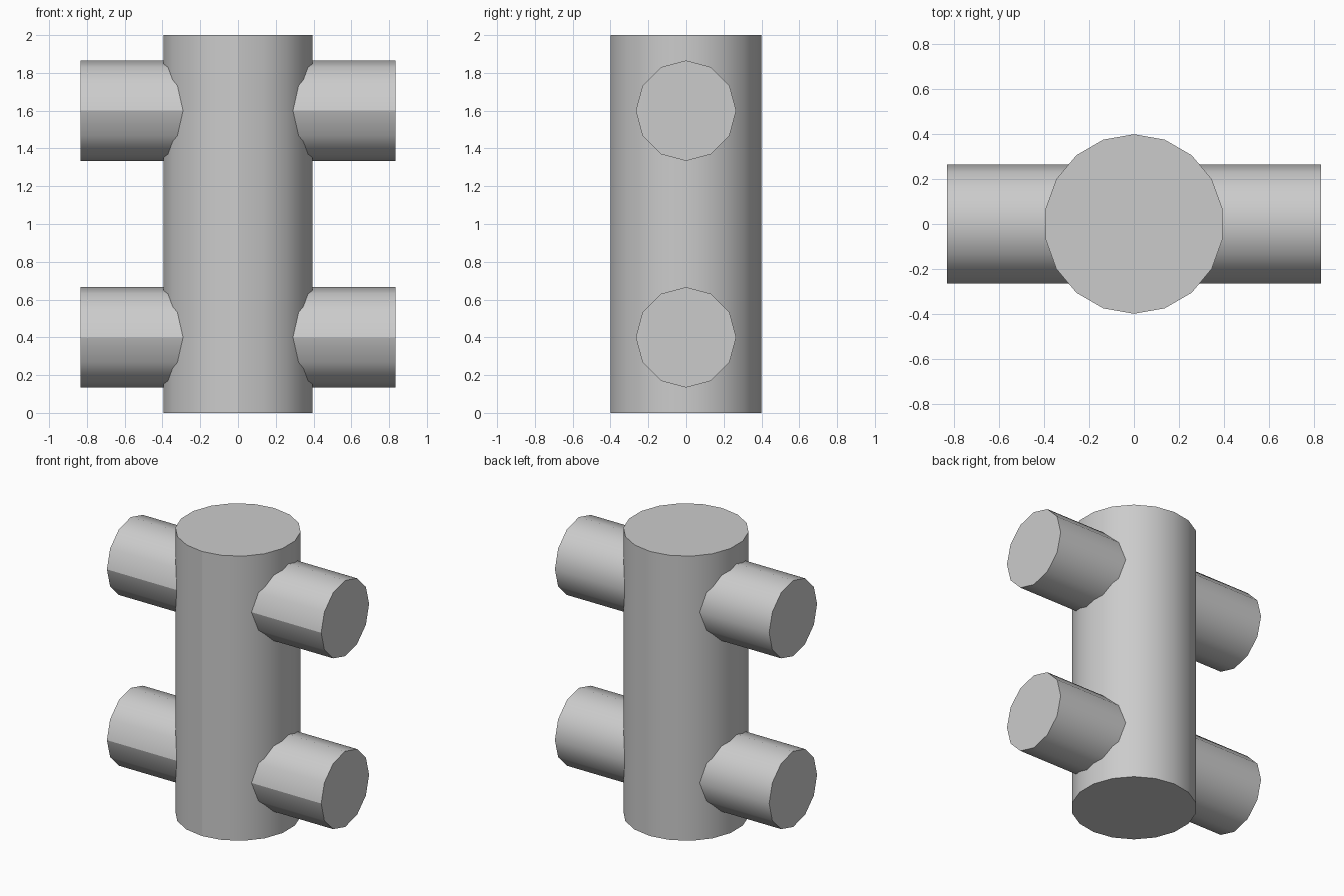
import bpy
import math

if "Cube" in bpy.data.objects:
    bpy.data.objects.remove(bpy.data.objects["Cube"])


def cylinder(name, sides, radius, length, centre, along_x=False):
    rot = (0, math.pi / 2, 0) if along_x else (0, 0, 0)
    bpy.ops.mesh.primitive_cylinder_add(vertices=sides, radius=radius, depth=length,
                                        location=centre, rotation=rot)
    obj = bpy.context.object
    obj.name = name
    bpy.ops.object.transform_apply(location=False, rotation=True, scale=False)
    bpy.ops.object.shade_smooth_by_angle(angle=math.radians(40))
    # Visible shading seam along the front-most side edge
    mesh = obj.data
    for edge in mesh.edges:
        if all(mesh.vertices[i].co.y < -radius * 0.999 for i in edge.vertices):
            edge.use_edge_sharp = True
    return obj


# Upright main pipe
cylinder("main_pipe", 18, 0.4, 2.0, (0, 0, 1.0))

# Two cross pipes running through it, giving a stub on each side
for name, z in (("lower_cross_pipe", 0.4), ("upper_cross_pipe", 1.6)):
    cylinder(name, 12, 0.266, 1.666, (0, 0, z), along_x=True)
